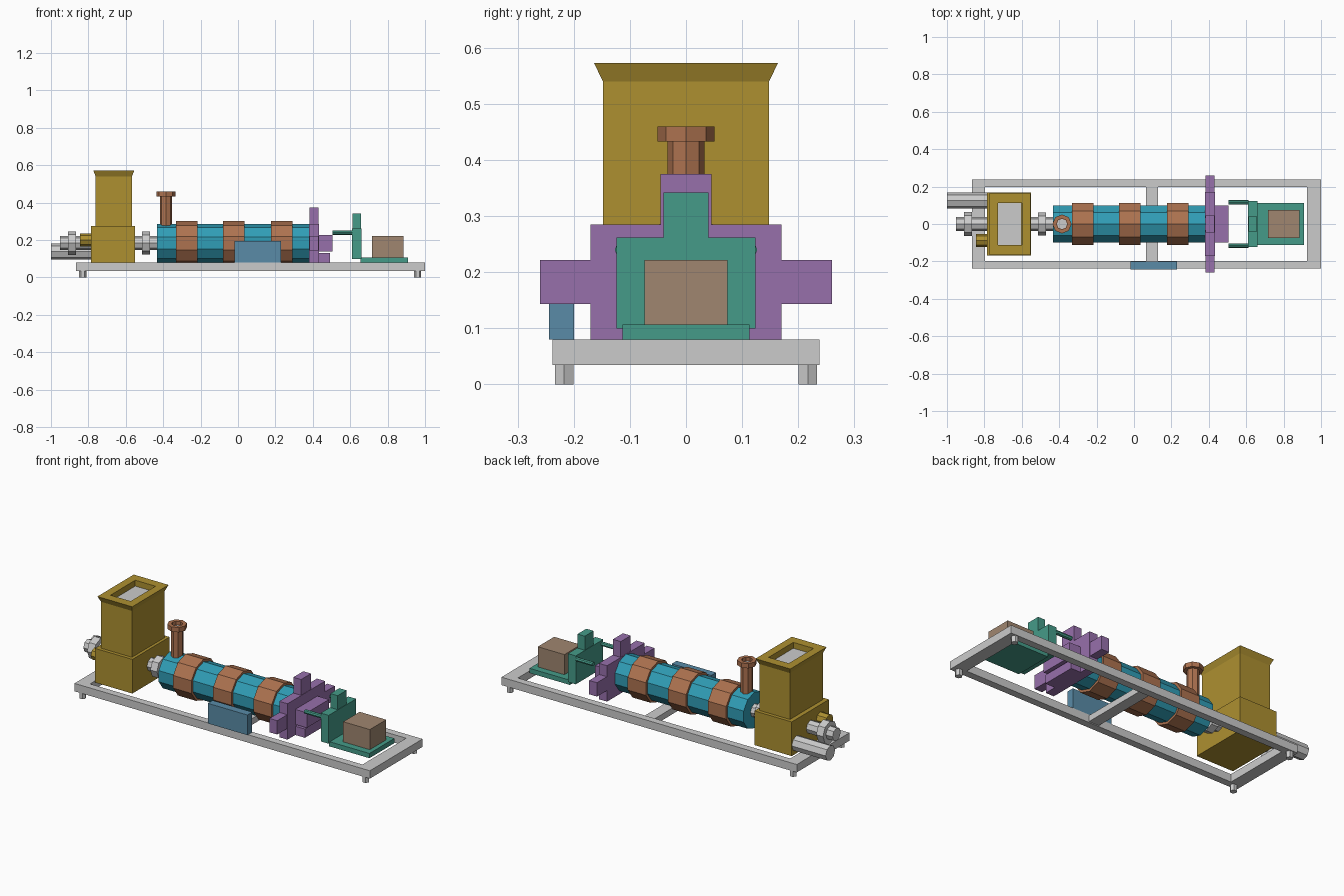
import bpy, bmesh, math
from mathutils import Matrix

if "Cube" in bpy.data.objects:
    bpy.data.objects.remove(bpy.data.objects["Cube"])

COLORS = {
    "yellow": (0.42, 0.28, 0.03, 1), "teal": (0.03, 0.34, 0.47, 1),
    "copper": (0.42, 0.17, 0.08, 1), "purple": (0.31, 0.16, 0.41, 1),
    "green": (0.06, 0.33, 0.25, 1), "tan": (0.35, 0.24, 0.16, 1),
    "blue": (0.10, 0.26, 0.39, 1),
}
MATS = {}
for key, rgba in COLORS.items():
    MATS[key] = bpy.data.materials.new(key)
    MATS[key].diffuse_color = rgba


def finish(name, bm, color=None):
    bmesh.ops.recalc_face_normals(bm, faces=bm.faces)
    me = bpy.data.meshes.new(name)
    bm.to_mesh(me)
    bm.free()
    if color:
        me.materials.append(MATS[color])
    ob = bpy.data.objects.new(name, me)
    bpy.context.collection.objects.link(ob)
    return ob


def box(name, xs, ys, zs, color=None):
    bm = bmesh.new()
    lo, hi = zip(xs, ys, zs)
    mid = [(a + b) / 2 for a, b in zip(lo, hi)]
    size = [b - a for a, b in zip(lo, hi)]
    bmesh.ops.create_cube(bm, size=1, matrix=Matrix.Translation(mid) @ Matrix.Diagonal((*size, 1)))
    return finish(name, bm, color)


def rod_x(name, x0, x1, y, z, r, n=8, color=None):
    """Prism along x with one corner pointing up."""
    bm = bmesh.new()
    m = (Matrix.Translation(((x0 + x1) / 2, y, z)) @ Matrix.Rotation(math.pi / 2, 4, 'Y')
         @ Matrix.Rotation(math.pi / 2, 4, 'Z'))
    bmesh.ops.create_cone(bm, cap_ends=True, segments=n, radius1=r, radius2=r, depth=x1 - x0, matrix=m)
    return finish(name, bm, color)


def rings(name, loops, color=None):
    """Skin a stack of closed loops and cap both ends."""
    bm = bmesh.new()
    rows = [[bm.verts.new(p) for p in loop] for loop in loops]
    n = len(rows[0])
    for a, b in zip(rows, rows[1:]):
        for i in range(n):
            j = (i + 1) % n
            bm.faces.new((a[i], a[j], b[j], b[i]))
    bm.faces.new(rows[0])
    bm.faces.new(rows[-1])
    return finish(name, bm, color)


def rect(cx, hx, hy, z):
    return [(cx + sx * hx, sy * hy, z) for sx, sy in ((-1, -1), (1, -1), (1, 1), (-1, 1))]


def ngon(cx, cy, r, z, n):
    return [(cx + r * math.cos(2 * math.pi * i / n), cy + r * math.sin(2 * math.pi * i / n), z) for i in range(n)]


# Base frame and feet
Z = (0.035, 0.08)
for side, s in (("front", -1), ("back", 1)):
    box(side + "_rail", (-0.867, 1.0), sorted((s * 0.197, s * 0.238)), Z)
    for end, x in (("left", -0.83), ("right", 0.96)):
        rings(f"{side}_{end}_foot", [ngon(x, s * 0.217, 0.019, z, 6) for z in (0, 0.037)])
box("left_cross_rail", (-0.867, -0.797), (-0.197, 0.197), Z)
box("right_cross_rail", (0.925, 1.0), (-0.197, 0.197), Z)
box("middle_cross_rail", (0.064, 0.128), (-0.197, 0.197), (0.04, 0.075))

# Feed hopper
box("gearbox", (-0.786, -0.55), (-0.168, 0.168), (0.08, 0.275), "yellow")
HX = -0.664
rings("hopper", [rect(HX, *p) for p in (
    (0.097, 0.148, 0.275), (0.097, 0.148, 0.54), (0.110, 0.164, 0.573),
    (0.064, 0.112, 0.573), (0.064, 0.112, 0.53))], "yellow")
box("hopper_fill", (HX - 0.063, HX + 0.063), (-0.111, 0.111), (0.52, 0.54))

# Drive motor, shaft couplings and oil pump
rod_x("drive_motor", -1.0, -0.786, 0.125, 0.138, 0.043)
rod_x("oil_pump", -0.845, -0.78, -0.088, 0.2, 0.035, 8, "yellow")
SZ = 0.184
rod_x("input_shaft", -0.952, -0.78, 0, SZ, 0.037)
rod_x("input_coupling", -0.91, -0.867, 0, SZ, 0.063)
rod_x("output_shaft", -0.555, -0.43, 0, SZ, 0.037)
rod_x("output_coupling", -0.512, -0.47, 0, SZ, 0.061)

# Barrel with heater bands
rod_x("barrel", -0.433, 0.385, 0, SZ, 0.103, 10, "teal")
for i, x in enumerate((-0.332, -0.079, 0.176)):
    rod_x(f"heater_band_{i + 1}", x, x + 0.115, 0, SZ, 0.117, 10, "copper")

# Vent pipe with flange
VX = -0.385
rings("vent_pipe", [ngon(VX, 0, r, z, 8) for r, z in (
    (0.033, 0.26), (0.033, 0.433), (0.051, 0.433), (0.051, 0.46),
    (0.029, 0.46), (0.029, 0.435))], "copper")
rings("vent_opening", [ngon(VX, 0, 0.028, z, 8) for z in (0.43, 0.44)])

# Die head
box("die_plate", (0.38, 0.432), (-0.17, 0.17), (0.08, 0.285), "purple")
for side, s in (("front", -1), ("back", 1)):
    box(side + "_die_arm", (0.381, 0.43), sorted((s * 0.16, s * 0.26)), (0.143, 0.222), "purple")
box("die_top_block", (0.381, 0.43), (-0.045, 0.045), (0.28, 0.375), "purple")
box("die_nozzle", (0.43, 0.505), (-0.1, 0.1), (0.14, 0.226), "purple")
box("die_foot", (0.43, 0.493), (-0.1, 0.1), (0.08, 0.13), "purple")

# Cutter unit
box("cutter_plate", (0.61, 0.66), (-0.124, 0.124), (0.1, 0.262), "green")
box("cutter_top_block", (0.612, 0.658), (-0.04, 0.04), (0.26, 0.342), "green")
box("cutter_base", (0.655, 0.91), (-0.113, 0.113), (0.08, 0.107), "green")
for side, s in (("front", -1), ("back", 1)):
    rod_x(side + "_guide_rod", 0.505, 0.612, s * 0.115, 0.24, 0.012, 8, "green")
box("cutter_motor", (0.717, 0.885), (-0.074, 0.074), (0.105, 0.222), "tan")

# Control box on the front rail
box("control_box", (-0.02, 0.23), (-0.244, -0.2), (0.08, 0.195), "blue")

for m in bpy.data.materials:
    if m.users and not m.is_grease_pencil:
        m.use_nodes = True
        m.node_tree.nodes["Principled BSDF"].inputs["Base Color"].default_value = m.diffuse_color
